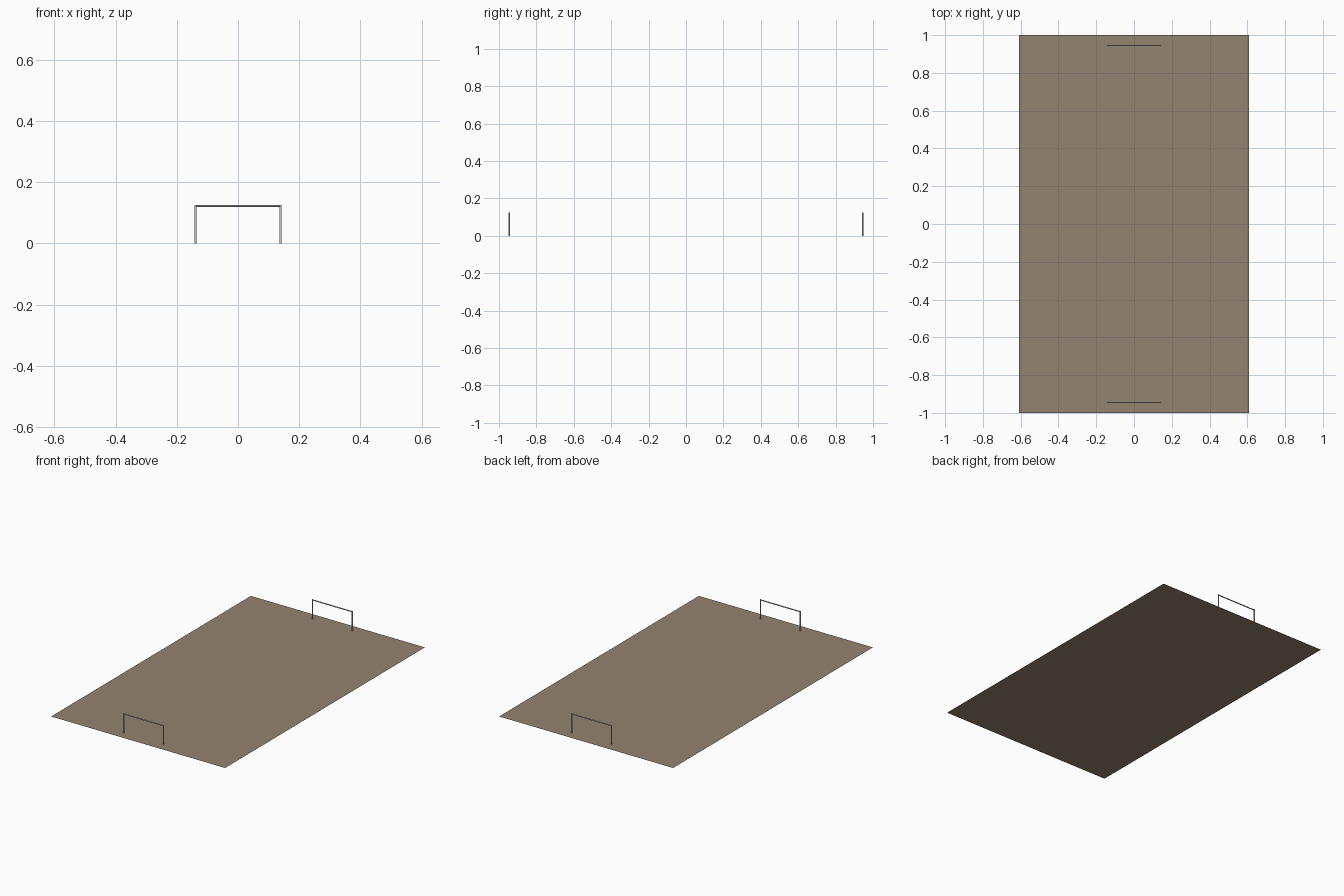
import bpy
from mathutils import Vector

if "Cube" in bpy.data.objects:
    bpy.data.objects.remove(bpy.data.objects["Cube"])

HALF_W, HALF_L = 0.61, 1.0     # pitch half sizes
GOAL_X, GOAL_Y, GOAL_H = 0.139, 0.945, 0.125
R = 0.0035                     # post radius


def material(name, color):
    m = bpy.data.materials.new(name)
    m.diffuse_color = color
    m.use_nodes = True
    m.node_tree.nodes["Principled BSDF"].inputs["Base Color"].default_value = m.diffuse_color
    return m


def bar(name, a, b):
    """Round bar between two points."""
    a, b = Vector(a), Vector(b)
    d = b - a
    bpy.ops.mesh.primitive_cylinder_add(vertices=12, radius=R, depth=d.length,
                                        location=(a + b) / 2)
    ob = bpy.context.object
    ob.name = name
    ob.rotation_euler = d.to_track_quat('Z', 'Y').to_euler()
    bpy.ops.object.shade_smooth_by_angle()
    return ob


# Flat pitch
bpy.ops.mesh.primitive_plane_add(size=2)
pitch = bpy.context.object
pitch.name = "pitch"
pitch.scale = (HALF_W, HALF_L, 1)
bpy.ops.object.transform_apply(scale=True)
pitch.data.materials.append(material("earth", (0.30, 0.23, 0.16, 1)))

# Goal frames at both ends
for end, y in (("front", -GOAL_Y), ("back", GOAL_Y)):
    for side, x in (("left", -GOAL_X), ("right", GOAL_X)):
        bar(f"{end}_{side}_goal_post", (x, y, 0), (x, y, GOAL_H))
    z = GOAL_H - R
    bar(f"{end}_goal_crossbar", (-GOAL_X, y, z), (GOAL_X, y, z))
